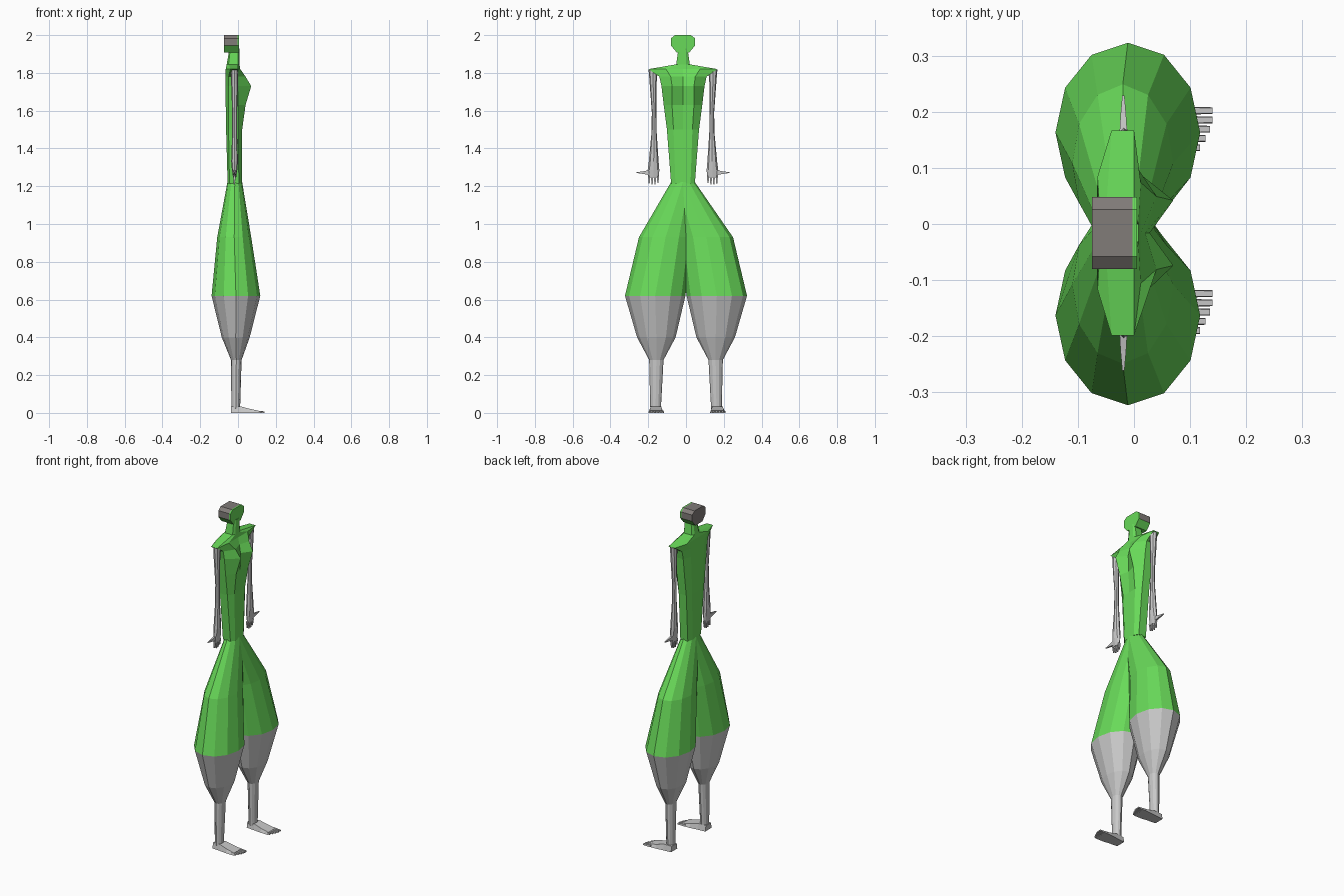
import bpy
import bmesh
from math import sin, cos, pi

old = bpy.data.objects.get("Cube")
if old:
    bpy.data.objects.remove(old)


def material(name, rgb):
    mat = bpy.data.materials.new(name)
    mat.use_nodes = True
    mat.diffuse_color = (*rgb, 1)
    mat.node_tree.nodes["Principled BSDF"].inputs["Base Color"].default_value = (*rgb, 1)
    return mat


GREEN = material("green", (0.14, 0.70, 0.10))
GREY = material("light grey", (0.58, 0.58, 0.58))
HAIR = material("dark grey", (0.22, 0.20, 0.19))
MID = -0.016  # the upper body stands slightly off the centre line


def loft(name, rings, mats, caps=True, rule=None):
    """Skin a list of point rings; rule picks a material slot from a face."""
    bm = bmesh.new()
    loops = [[bm.verts.new(p) for p in ring] for ring in rings]
    n = len(loops[0])
    for a, b in zip(loops, loops[1:]):
        for i in range(n):
            j = (i + 1) % n
            bm.faces.new((a[i], a[j], b[j], b[i]))
    if caps:
        bm.faces.new(loops[0])
        bm.faces.new(loops[-1])
    bmesh.ops.recalc_face_normals(bm, faces=bm.faces)
    if rule:
        for f in bm.faces:
            f.material_index = rule(f)
    mesh = bpy.data.meshes.new(name)
    bm.to_mesh(mesh)
    bm.free()
    for m in mats:
        mesh.materials.append(m)
    obj = bpy.data.objects.new(name, mesh)
    bpy.context.collection.objects.link(obj)
    return obj


def oval(cx, cy, rx, ry, z, n=12):
    return [(cx + rx * cos(2 * pi * i / n), cy + ry * sin(2 * pi * i / n), z)
            for i in range(n)]


def box_ring_z(cx, cy, rx, ry, z):
    return [(cx - rx, cy - ry, z), (cx + rx, cy - ry, z),
            (cx + rx, cy + ry, z), (cx - rx, cy + ry, z)]


def box_ring_x(x, cy, half, low, high):
    return [(x, cy - half, low), (x, cy + half, low),
            (x, cy + half * 0.8, high), (x, cy - half * 0.8, high)]


# Torso, shoulders and neck: z, back, side back, side front, bust, centre, width, bust y
def torso_ring(z, back, sb, sf, bust, front, w, by):
    half = [(back, 0.55 * w), (sb, w), (sf, w), (bust, by)]
    left = [(x, MID + y, z) for x, y in half]
    right = [(x, MID - y, z) for x, y in reversed(half)]
    return [(back, MID, z)] + left + [(front, MID, z)] + right


torso = [
    (1.215, -0.055, -0.045, 0.005, 0.02, 0.02, 0.063, 0.04),
    (1.50, -0.063, -0.05, 0.00, 0.022, 0.022, 0.085, 0.05),
    (1.63, -0.065, -0.05, 0.00, 0.04, 0.025, 0.102, 0.058),
    (1.73, -0.066, -0.05, 0.00, 0.07, 0.028, 0.114, 0.058),
    (1.78, -0.066, -0.05, 0.00, 0.04, 0.02, 0.125, 0.065),
    (1.82, -0.065, -0.04, 0.00, 0.012, 0.012, 0.183, 0.09),
    (1.845, -0.06, -0.05, 0.00, 0.008, 0.008, 0.036, 0.02),
    (1.93, -0.045, -0.04, 0.00, 0.008, 0.008, 0.024, 0.014),
]
loft("torso", [torso_ring(*r) for r in torso], [GREEN])

# Head: eight-sided prism with a green face and chin, hair around the rest
outline = [(0.042, 2.0), (0.064, 1.983), (0.064, 1.945), (0.034, 1.909)]
outline += [(-y, z) for y, z in reversed(outline)]


def head_rule(face):
    chin = face.normal.z < -0.3
    front = face.calc_center_median().x > -0.003
    return 1 if chin or front else 0


loft("head", [[(x, MID + y, z) for y, z in outline] for x in (-0.075, -0.003, 0.005)],
     [HAIR, GREEN], rule=head_rule)

for side, label in ((1, "left"), (-1, "right")):
    # Trouser leg, flaring from the waist to the hem
    trousers = [
        (-0.017, MID, 0.039, 0.063, 1.222),
        (-0.02, side * 0.108, 0.09, 0.141, 0.93),
        (-0.011, side * 0.163, 0.129, 0.16, 0.62),
    ]
    loft(label + "_trouser_leg", [oval(*r) for r in trousers], [GREEN], caps=False)

    # Lower leg, tapering from the hem to the ankle
    shin = [
        (-0.011, side * 0.163, 0.129, 0.16, 0.62),
        (-0.012, side * 0.157, 0.074, 0.102, 0.40),
        (-0.009, side * 0.157, 0.028, 0.038, 0.28),
        (-0.012, side * 0.161, 0.023, 0.028, 0.02),
    ]
    loft(label + "_lower_leg", [oval(*r) for r in shin], [GREY])

    # Foot and five toes
    fy = side * 0.163 + 0.004
    foot = [(-0.038, 0.03, 0.033), (0.012, 0.034, 0.035),
            (0.06, 0.04, 0.022), (0.108, 0.041, 0.012)]
    loft(label + "_foot", [box_ring_x(x, fy, w, 0, h) for x, w, h in foot], [GREY])
    for i, tip in enumerate((0.14, 0.14, 0.135, 0.127, 0.118)):
        ty = fy + 0.035 - 0.0165 * i
        loft(f"{label}_toe_{i + 1}",
             [box_ring_x(0.09, ty, 0.007, 0, 0.012), box_ring_x(tip, ty, 0.006, 0, 0.008)],
             [GREY])

    # Arm down to the palm
    arm = [
        (0.158, 0.019, 0.024, 1.815),
        (0.158, 0.018, 0.018, 1.74),
        (0.153, 0.013, 0.012, 1.59),
        (0.153, 0.013, 0.014, 1.48),
        (0.155, 0.018, 0.026, 1.33),
        (0.156, 0.014, 0.031, 1.285),
        (0.156, 0.008, 0.027, 1.245),
    ]
    loft(label + "_arm",
         [oval(-0.018, MID + side * y, rx, ry, z, 8) for y, rx, ry, z in arm], [GREY])

    # Four fingers and an outward thumb
    for i, tip in enumerate((1.215, 1.208, 1.208, 1.217)):
        y = MID + side * (0.179 - 0.0155 * i)
        loft(f"{label}_finger_{i + 1}",
             [box_ring_z(-0.018, y, 0.006, 0.006, 1.255),
              box_ring_z(-0.02, y, 0.003, 0.003, tip)], [GREY])
    thumb = [(0.175, 0.007, 0.014), (0.21, 0.005, 0.007), (0.245, 0.002, 0.002)]
    loft(label + "_thumb",
         [[(-0.019 + r * a, MID + side * y, 1.272 + h * b)
           for a, b in ((-1, -1), (1, -1), (1, 1), (-1, 1))] for y, r, h in thumb], [GREY])
